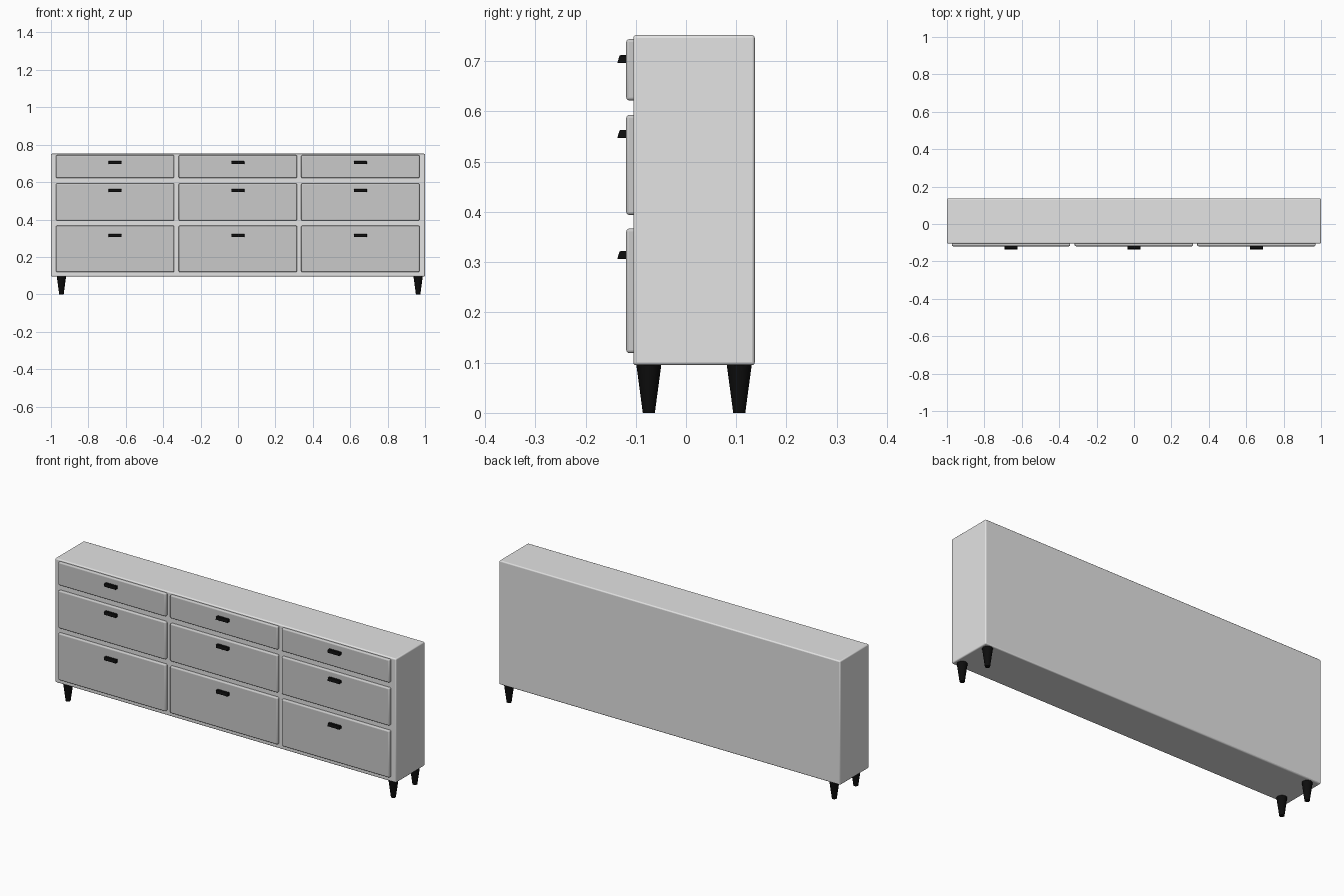
import bpy, bmesh, math

if "Cube" in bpy.data.objects:
    bpy.data.objects.remove(bpy.data.objects["Cube"])


def material(name, r, g, b):
    m = bpy.data.materials.new(name)
    m.diffuse_color = (r, g, b, 1)
    m.use_nodes = True
    m.node_tree.nodes["Principled BSDF"].inputs["Base Color"].default_value = m.diffuse_color
    return m


LIGHT = material("light grey", 0.77, 0.77, 0.77)
MID = material("mid grey", 0.59, 0.59, 0.59)
BLACK = material("black", 0.004, 0.004, 0.004)


def finish(name, bm, mat, bevel=0, segments=3):
    bmesh.ops.recalc_face_normals(bm, faces=bm.faces)
    me = bpy.data.meshes.new(name)
    bm.to_mesh(me)
    bm.free()
    me.materials.append(mat)
    ob = bpy.data.objects.new(name, me)
    bpy.context.collection.objects.link(ob)
    if bevel:
        mod = ob.modifiers.new("rounded edges", 'BEVEL')
        mod.width = bevel
        mod.segments = segments
    bpy.ops.object.select_all(action='DESELECT')
    bpy.context.view_layer.objects.active = ob
    ob.select_set(True)
    bpy.ops.object.shade_smooth_by_angle(angle=math.radians(35))
    return ob


def box(name, x, y, z, mat, bevel):
    """Rounded box from (min, max) ranges on each axis."""
    bm = bmesh.new()
    bmesh.ops.create_cube(bm, size=1)
    for v in bm.verts:
        v.co = [lo + (c + 0.5) * (hi - lo) for c, (lo, hi) in zip(v.co, (x, y, z))]
    return finish(name, bm, mat, bevel)


def prism(name, profile, x, width, mat, bevel):
    """Side profile of (y, z) points extruded along x."""
    bm = bmesh.new()
    face = bm.faces.new([bm.verts.new((x - width / 2, y, z)) for y, z in profile])
    ext = bmesh.ops.extrude_face_region(bm, geom=[face])
    verts = [g for g in ext["geom"] if isinstance(g, bmesh.types.BMVert)]
    bmesh.ops.translate(bm, verts=verts, vec=(width, 0, 0))
    return finish(name, bm, mat, bevel, 2)


# Cabinet body
box("cabinet_body", (-1, 1), (-0.105, 0.137), (0.095, 0.752), LIGHT, 0.006)

# Drawers and their sloped pulls: (bottom, top, pull height)
rows = {"bottom": (0.119, 0.367, 0.314),
        "middle": (0.394, 0.593, 0.555),
        "top": (0.622, 0.744, 0.704)}
columns = {"left": -0.657, "centre": -0.001, "right": 0.654}
for row, (z0, z1, hz) in rows.items():
    for col, x in columns.items():
        box(f"{row}_{col}_drawer", (x - 0.316, x + 0.316), (-0.119, -0.095),
            (z0, z1), MID, 0.006)
        prism(f"{row}_{col}_pull",
              [(-0.117, hz - 0.008), (-0.137, hz - 0.008),
               (-0.132, hz + 0.008), (-0.117, hz + 0.008)],
              x, 0.07, BLACK, 0.002)

# Tapered legs
for side, x in (("left", -0.944), ("right", 0.963)):
    for end, y in (("front", -0.074), ("back", 0.106)):
        bm = bmesh.new()
        bmesh.ops.create_cone(bm, cap_ends=True, segments=32, radius1=0.012,
                              radius2=0.025, depth=0.097)
        bmesh.ops.translate(bm, verts=bm.verts, vec=(x, y, 0.0485))
        finish(f"{end}_{side}_leg", bm, BLACK)
